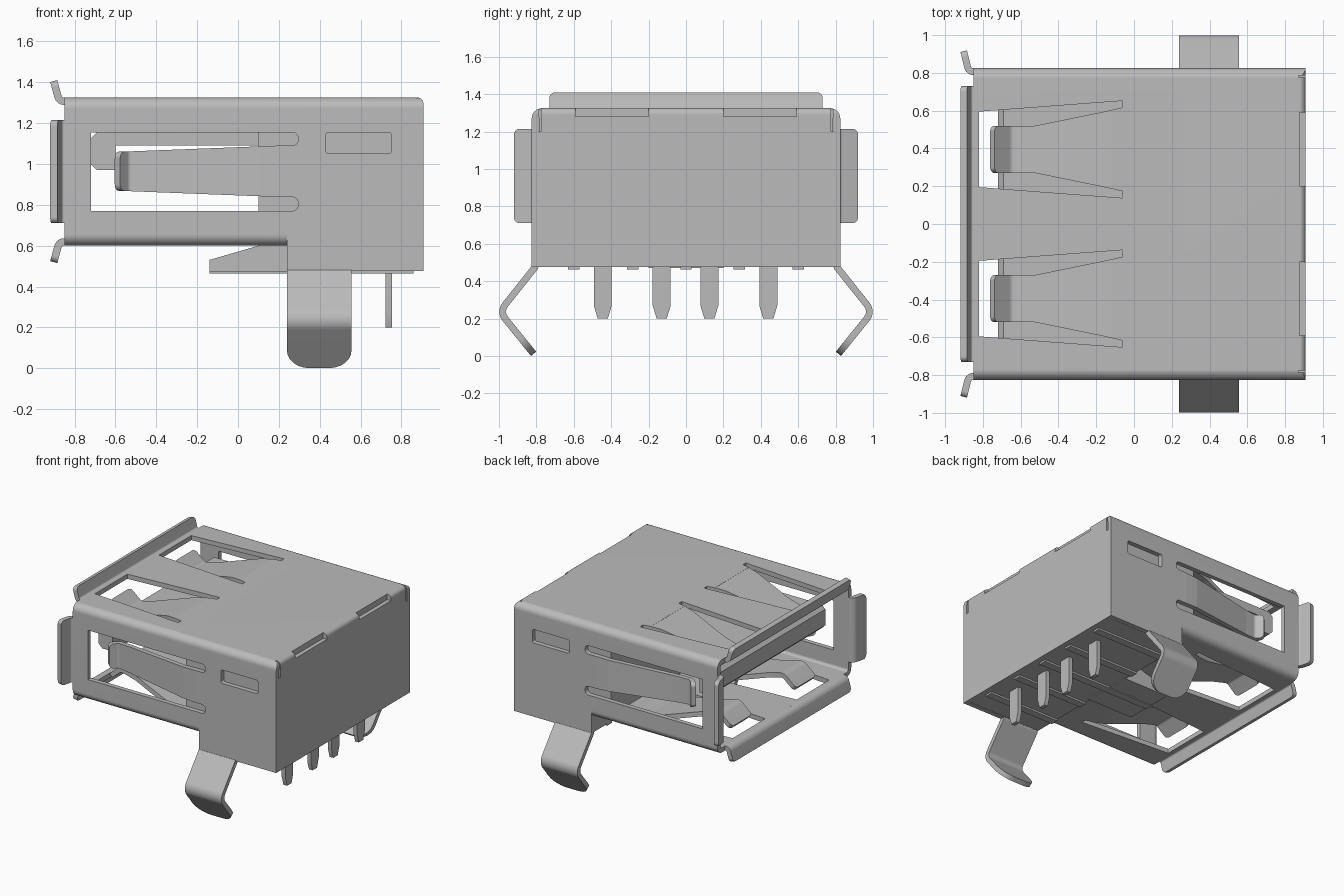
import bpy, bmesh, math
from mathutils import Vector

if "Cube" in bpy.data.objects:
    bpy.data.objects.remove(bpy.data.objects["Cube"])

T = 0.036          # sheet thickness
MID_Z = 0.9625     # middle height of the shell
parts = []

metal = bpy.data.materials.new("plain_grey")
metal.use_nodes = True
grey = (0.5, 0.5, 0.5, 1)
metal.diffuse_color = grey
metal.node_tree.nodes["Principled BSDF"].inputs["Base Color"].default_value = grey


def activate(ob):
    bpy.ops.object.select_all(action='DESELECT')
    ob.select_set(True)
    bpy.context.view_layer.objects.active = ob


def make_object(name, bm):
    bmesh.ops.recalc_face_normals(bm, faces=bm.faces)
    me = bpy.data.meshes.new(name)
    bm.to_mesh(me)
    bm.free()
    ob = bpy.data.objects.new(name, me)
    bpy.context.collection.objects.link(ob)
    me.materials.append(metal)
    parts.append(ob)
    return ob


def apply_modifier(ob, kind, **settings):
    mod = ob.modifiers.new("step", kind)
    for key, value in settings.items():
        setattr(mod, key, value)
    activate(ob)
    bpy.ops.object.modifier_apply(modifier=mod.name)


def cut(target, cutter):
    cutter.hide_render = True
    apply_modifier(target, 'BOOLEAN', operation='DIFFERENCE', solver='EXACT', object=cutter)
    parts.remove(cutter)
    bpy.data.objects.remove(cutter)


def fillet(pts, radius, closed=True, steps=6):
    """Round the corners of a 2D path; radius is a number or one per point."""
    pts = [Vector(p) for p in pts]
    n, out = len(pts), []
    for i, p in enumerate(pts):
        r = radius[i] if isinstance(radius, (list, tuple)) else radius
        if r == 0 or (not closed and i in (0, n - 1)):
            out.append(p)
            continue
        a = (pts[i - 1] - p).normalized()
        b = (pts[(i + 1) % n] - p).normalized()
        half = a.angle(b) / 2
        if half > 1.55:
            out.append(p)
            continue
        centre = p + (a + b).normalized() * r / math.sin(half)
        start = p + a * r / math.tan(half) - centre
        end = p + b * r / math.tan(half) - centre
        turn = start.angle(end)
        for k in range(steps + 1):
            t = k / steps
            out.append(centre + (start * math.sin((1 - t) * turn)
                                 + end * math.sin(t * turn)) / math.sin(turn))
    return out


def prism(name, pts, axis, lo, hi):
    """Extrude a 2D outline along an axis."""
    place = {'x': lambda u, v, w: (w, u, v),
             'y': lambda u, v, w: (u, w, v),
             'z': lambda u, v, w: (u, v, w)}[axis]
    bm = bmesh.new()
    face = bm.faces.new([bm.verts.new(place(p[0], p[1], lo)) for p in pts])
    new = bmesh.ops.extrude_face_region(bm, geom=[face])["geom"]
    shift = Vector(place(0, 0, hi - lo))
    bmesh.ops.translate(bm, vec=shift, verts=[v for v in new if isinstance(v, bmesh.types.BMVert)])
    return make_object(name, bm)


def rect(u0, u1, v0, v1):
    return [(u0, v0), (u1, v0), (u1, v1), (u0, v1)]


def ribbon(name, path, bend, width, corner, place):
    """Bent sheet strip with a rounded free end; width gives half width by u."""
    path = fillet(path, bend, closed=False)
    # extra rows to round off the free end
    last = path.pop()
    direction = (path[-1] - last).normalized()
    for k in range(6, -1, -1):
        path.append(last + direction * corner * (1 - math.cos(k * math.pi / 12)))
    bm, rows = bmesh.new(), []
    for p in path:
        d = min((p - last).length, corner)
        w = width(p[0]) - corner + math.sqrt(max(corner ** 2 - (corner - d) ** 2, 0))
        rows.append([bm.verts.new(place(p[0], p[1], s * w)) for s in (-1, 1)])
    for a, b in zip(rows, rows[1:]):
        bm.faces.new((a[0], a[1], b[1], b[0]))
    apply_modifier(make_object(name, bm), 'SOLIDIFY', thickness=T, offset=0)


def round_rear_top(ob):
    """Round the upper rear edge."""
    arc = fillet([(.86, 1.326), (.908, 1.326), (.908, 1.28)], .033, closed=False)
    cut(ob, prism("rounding", arc + [(.95, 1.28), (.95, 1.36), (.86, 1.36)], 'y', -1, 1))


# Shell: rounded tube open towards -x, with corner tabs left at the rear
shell = prism("shell", fillet(rect(-.825, .825, .60, 1.325), .055), 'x', -.85, .908)
cut(shell, prism("bore", fillet(rect(-.825 + T, .825 - T, .60 + T, 1.325 - T), .022), 'x', -1, 1))
cut(shell, prism("floor_cut", rect(.24, 1, .4, .68), 'y', -1, 1))
cut(shell, prism("rear_cut", rect(-1, 1, .4, 1.2), 'x', .872, 1))
cut(shell, prism("rear_top_cut", rect(-.785, .785, 1.1, 1.4), 'x', .872, 1))
round_rear_top(shell)

# Window around each side finger and the small side recess
side_u = [(-.72, .77), (.295, .77), (.295, .838), (.2, .838),
          (.2, 1.09), (.295, 1.09), (.295, 1.155), (-.72, 1.155)]
cut(shell, prism("side_window", fillet(side_u, [0, .03, .03, 0, 0, .03, .03, 0]), 'y', -1, 1))
cut(shell, prism("side_recess", fillet(rect(.43, .75, 1.05, 1.155), .015), 'y', -1, 1))

# Windows around the top and bottom fingers
for c in (-.395, .395):
    half = [(-.82, .2), (-.06, .257), (-.06, .222), (-.12, .208)]
    outline = half + [(x, -y) for x, y in reversed(half)]
    cut(shell, prism("window", [(x, y + c) for x, y in outline], 'z', .5, 1.5))

# Rear wall with two notches along its top bend
rear = prism("rear_wall", [(-.825, .475), (.825, .475), (.825, 1.2), (.775, 1.2), (.775, 1.325),
                           (-.775, 1.325), (-.775, 1.2), (-.825, 1.2)], 'x', .872, .908)
for c in (-.395, .395):
    cut(rear, prism("notch", rect(c - .195, c + .195, 1.28, 1.4), 'x', .876, 1))
round_rear_top(rear)

leg_path = [(.807, .5), (.807, .475), (.997, .237), (.815, .012)]
side_finger = [(.21, 0), (.1, .005), (-.44, .1), (-.54, .11), (-.59, .055)]
flat_finger = [(-.11, 0), (-.2, .01), (-.52, .10), (-.65, .135), (-.75, .05)]

for s, side in ((-1, "right"), (1, "left")):
    # Side skirt below the shell
    lo, hi = sorted((s * (.825 - T), s * .825))
    prism("side_skirt_" + side, rect(.24, .872, .475, .68), 'y', lo, hi)
    # Bent mounting leg
    ribbon("mounting_leg_" + side, leg_path, [0, .02, .06, 0], lambda u: .158, .11,
           lambda u, d, w: (.3975 + w, s * u, d))
    # Side finger and side mouth flare
    ribbon("side_finger_" + side, side_finger, [0, .1, .1, .04, 0],
           lambda u: .095 + .031 * (u + .59) / .8, .03,
           lambda u, d, w: (u, s * (.807 - d), .964 + w))
    ribbon("side_flare_" + side, [(-.83, .807), (-.875, .807), (-.902, .915)], .03,
           lambda u: .252, .03, lambda u, d, w: (u, s * d, MID_Z + w))

for s, level in ((-1, "bottom"), (1, "top")):
    # Wide mouth flare
    ribbon(level + "_flare", [(-.83, .3445), (-.875, .3445), (-.902, .443)], .03,
           lambda u: .73, .03, lambda u, d, w: (u, w, MID_Z + s * d))
    # Pair of contact fingers
    for c in (-.395, .395):
        ribbon(level + "_finger", flat_finger, [0, .1, .1, .05, 0],
               lambda u: .125 + .083 * max(0, u + .5) / .38, .03,
               lambda u, d, w: (u, c + w, MID_Z + s * (.3445 - d)))

# Inner insulator: block, tongue with a thicker lip, base and narrow sloped foot
prism("insulator_block", rect(.1, .871, .64, 1.285), 'y', -.785, .785)
prism("tongue", [(-.72, 1.0), (-.69, .97), (-.6, .97), (-.6, 1.09), (.12, 1.09),
                 (.12, 1.155), (-.69, 1.155), (-.72, 1.125)], 'y', -.69, .69)
prism("insulator_base", rect(.24, .871, .477, .65), 'y', -.785, .785)
prism("front_foot", [(-.14, .47), (.26, .47), (.26, .6), (.1, .6), (-.14, .53)], 'y', -.2, .2)
for y in (-.6, -.285, 0, .285, .6):
    prism("base_rib", rect(.24 if y else -.14, .86, .463, .49), 'y', y - .03, y + .03)

# Four solder pins with tapered tips
for y in (-.445, -.13, .125, .44):
    prism("solder_pin", [(y - .048, .5), (y - .048, .27), (y - .027, .2), (y + .027, .2),
                         (y + .048, .27), (y + .048, .5)], 'x', .723, .755)

# Smooth bends, crisp edges and even flat faces
for ob in parts:
    activate(ob)
    bpy.ops.object.shade_smooth_by_angle(angle=math.radians(30))
    apply_modifier(ob, 'WEIGHTED_NORMAL', keep_sharp=True)
